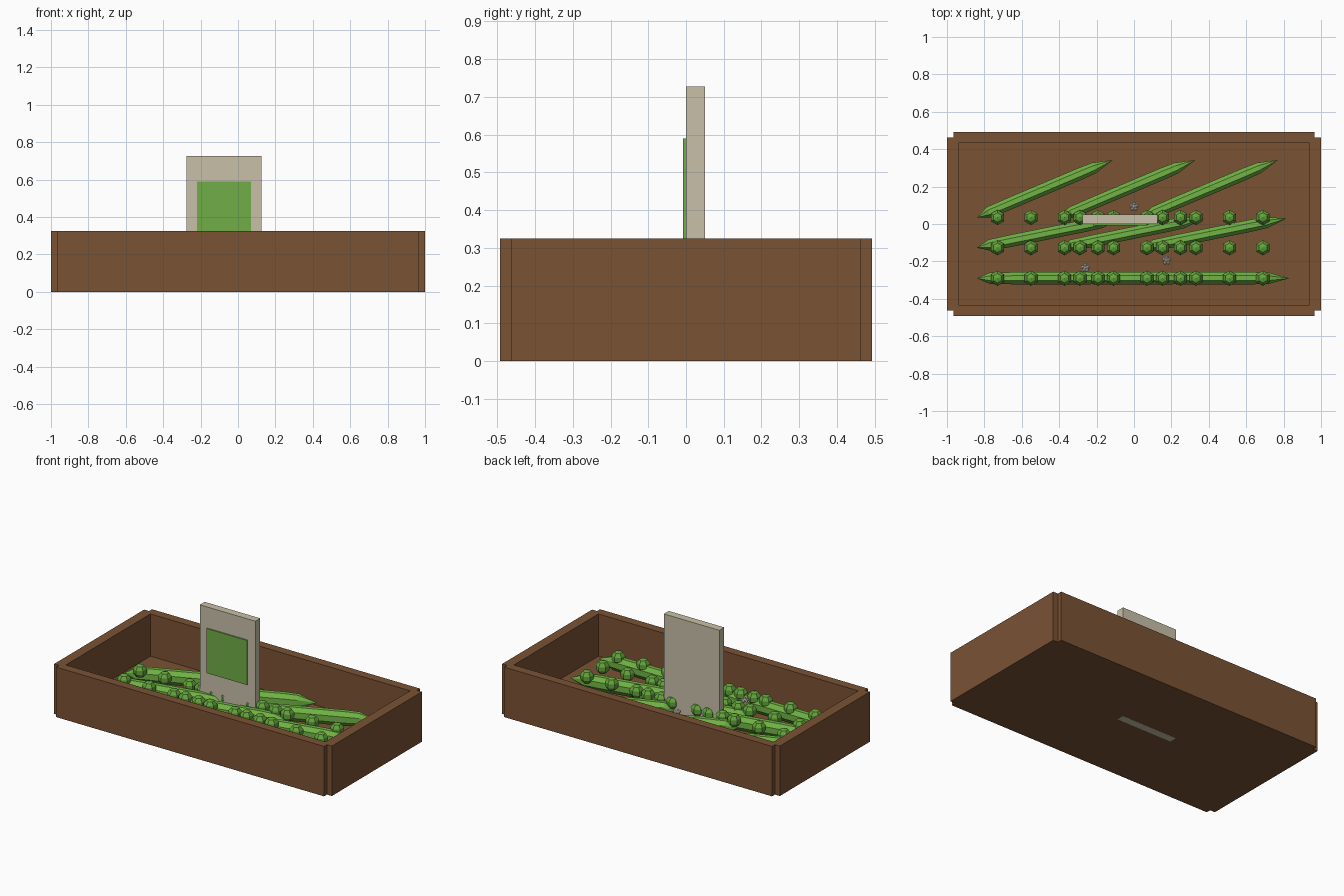
import bpy, bmesh, math
from mathutils import Matrix, Vector

if "Cube" in bpy.data.objects:
    bpy.data.objects.remove(bpy.data.objects["Cube"])


def lin(c):
    return c / 12.92 if c <= 0.04045 else ((c + 0.055) / 1.055) ** 2.4


def material(name, hexcol):
    m = bpy.data.materials.new(name)
    rgb = [lin(int(hexcol[i:i + 2], 16) / 255) for i in (0, 2, 4)]
    m.diffuse_color = (*rgb, 1)
    m.use_nodes = True
    m.node_tree.nodes["Principled BSDF"].inputs["Base Color"].default_value = m.diffuse_color
    return m


WOOD = material("brown wood", "7A5234")
BOARD = material("pale board", "C8C0A8")
LABEL = material("label green", "70AD47")
POD = material("pod green", "72B545")
PEA = material("pea green", "64A63C")
PETAL = material("cream petal", "EFE6D6")


def finish(name, bm, mat):
    bmesh.ops.recalc_face_normals(bm, faces=bm.faces)
    me = bpy.data.meshes.new(name)
    bm.to_mesh(me)
    bm.free()
    me.materials.append(mat)
    ob = bpy.data.objects.new(name, me)
    bpy.context.collection.objects.link(ob)
    return ob


def box(name, lo, hi, mat):
    lo, hi = Vector(lo), Vector(hi)
    bm = bmesh.new()
    bmesh.ops.create_cube(bm, size=1)
    for v in bm.verts:
        v.co = (lo + hi) / 2 + v.co * (hi - lo)
    return finish(name, bm, mat)


def lathe(name, profile, sides, mat, squash=(1, 1), turn=0):
    """Spin (x, radius) points round the x axis; first and last are tips."""
    bm = bmesh.new()
    first = bm.verts.new((profile[0][0], 0, 0))
    last = bm.verts.new((profile[-1][0], 0, 0))
    rings = []
    for x, r in profile[1:-1]:
        angles = [turn + 2 * math.pi * i / sides for i in range(sides)]
        rings.append([bm.verts.new((x, r * squash[0] * math.cos(a),
                                    r * squash[1] * math.sin(a))) for a in angles])
    for i in range(sides):
        j = (i + 1) % sides
        bm.faces.new((first, rings[0][i], rings[0][j]))
        bm.faces.new((last, rings[-1][j], rings[-1][i]))
        for a, b in zip(rings, rings[1:]):
            bm.faces.new((a[i], b[i], b[j], a[j]))
    return finish(name, bm, mat)


# Crate: floor and four walls with notched corners
H = 0.325
box("crate_floor", (-0.965, -0.46, 0), (0.965, 0.46, 0.05), WOOD)
for s, n in ((-1, "front"), (1, "back")):
    y0, y1 = sorted((s * 0.435, s * 0.493))
    box(n + "_wall", (-0.965, y0, 0), (0.965, y1, H), WOOD)
for s, n in ((-1, "left"), (1, "right")):
    x0, x1 = sorted((s * 0.935, s))
    box(n + "_wall", (x0, -0.463, 0), (x1, 0.463, H), WOOD)

# Sign board with a green plate on its front
box("sign_board", (-0.275, 0, -0.0005), (0.125, 0.05, 0.727), BOARD)
box("sign_plate", (-0.22, -0.008, 0.30), (0.07, 0.001, 0.59), LABEL)

# Pods: three per row, each row fanned round its left tip; peas stay in line
pod_profile = [(0, 0), (0.07, 0.95), (0.2, 1), (0.6, 1), (0.68, 0.92), (0.79, 0)]
R = 0.043
pea_profile = [(-R * math.cos(math.pi * k / 5), R * math.sin(math.pi * k / 5))
               for k in range(6)]
for row, y in enumerate((-0.29, -0.127, 0.035)):
    for col in range(3):
        x = -0.84 + 0.441 * col
        pod = lathe(f"pod_{row}_{col}", pod_profile, 8, POD, (0.035, 0.05), math.pi / 8)
        pod.location = (x, y, 0.12)
        pod.rotation_euler.z = 0.2 * row
        for k in range(4):
            pea = lathe(f"pea_{row}_{col}_{k}", pea_profile, 6, PEA)
            pea.rotation_euler.y = -math.pi / 2
            pea.location = (x + 0.11 + 0.179 * k, y, 0.163)

# Small blossoms: five petals round a centre
for n, (x, y, z) in enumerate(((0, 0.092, 0.14), (0.175, -0.195, 0.16), (-0.26, -0.235, 0.16))):
    bm = bmesh.new()
    bmesh.ops.create_icosphere(bm, subdivisions=1, radius=0.013)
    for k in range(5):
        a = math.pi / 2 + 2 * math.pi * k / 5
        bmesh.ops.create_icosphere(
            bm, subdivisions=1, radius=0.011,
            matrix=Matrix.Translation((0.015 * math.cos(a), 0.015 * math.sin(a), 0)))
    finish(f"blossom_{n}", bm, PETAL).location = (x, y, z)
